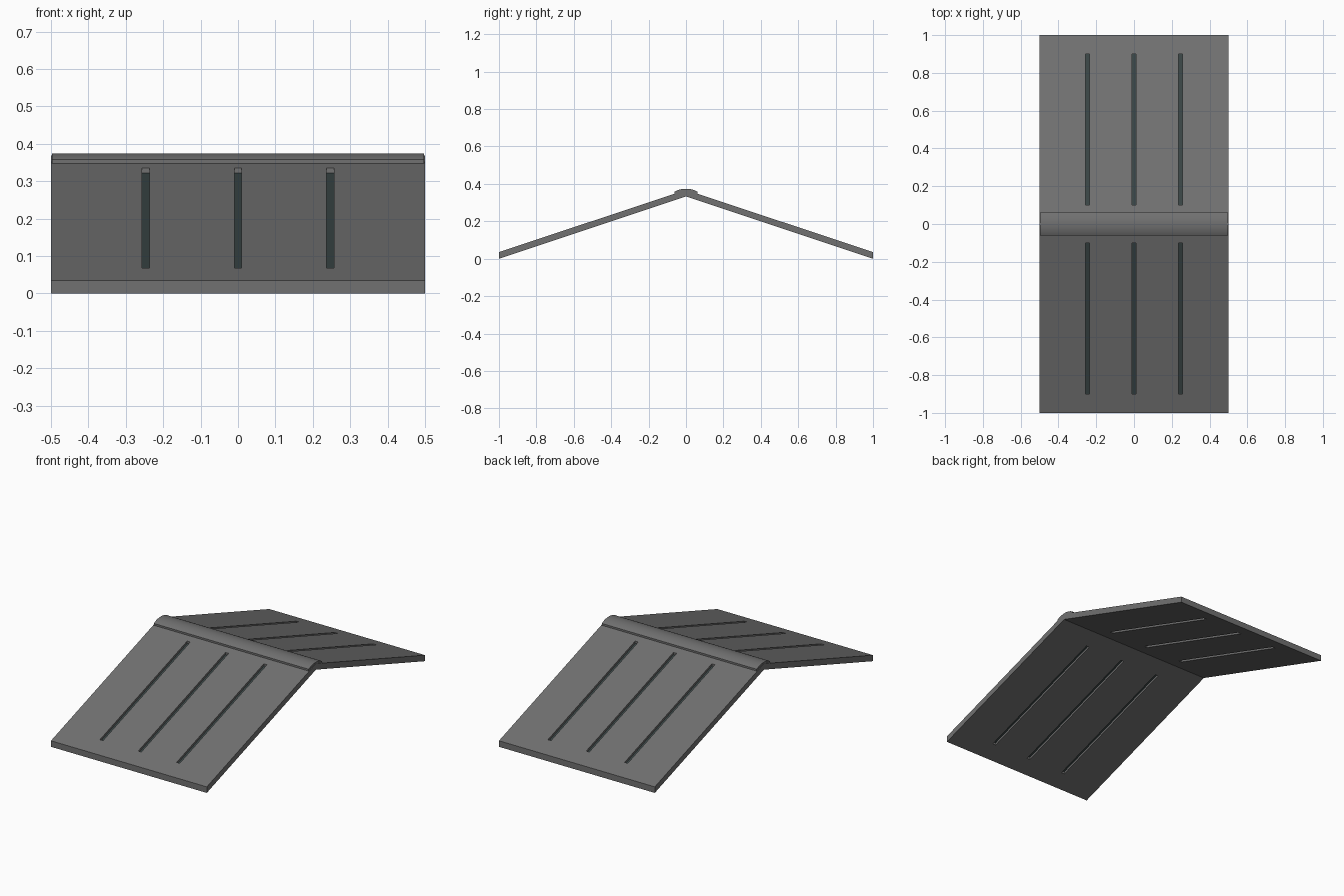
import bpy, bmesh, math

if "Cube" in bpy.data.objects:
    bpy.data.objects.remove(bpy.data.objects["Cube"])

APEX, SLOPE, THICK = 0.368, 0.333, 0.035
SLOTS = (-0.246, 0.0, 0.246)
HALF = 0.01
Y0, Y1 = 0.10, 0.90


def material(name, rgb):
    m = bpy.data.materials.new(name)
    m.diffuse_color = (*rgb, 1)
    m.use_nodes = True
    m.node_tree.nodes["Principled BSDF"].inputs["Base Color"].default_value = m.diffuse_color
    return m


grey = material("roof grey", (0.165, 0.165, 0.165))
slate = material("dark slate", (0.04, 0.058, 0.058))


def roof_z(y):
    return APEX - SLOPE * abs(y)


def finish(bm, name, mat):
    bmesh.ops.recalc_face_normals(bm, faces=bm.faces)
    mesh = bpy.data.meshes.new(name)
    bm.to_mesh(mesh)
    bm.free()
    mesh.materials.append(mat)
    ob = bpy.data.objects.new(name, mesh)
    bpy.context.collection.objects.link(ob)
    return ob


def sloped_sheet(name, xs, ys, drop, thick, mat, is_hole=lambda i, j: False):
    """Grid following the roof slope, given a vertical thickness."""
    bm = bmesh.new()
    v = {}
    for i, x in enumerate(xs):
        for j, y in enumerate(ys):
            v[i, j] = bm.verts.new((x, y, roof_z(y) - drop))
    for i in range(len(xs) - 1):
        for j in range(len(ys) - 1):
            if not is_hole(i, j):
                bm.faces.new((v[i, j], v[i + 1, j], v[i + 1, j + 1], v[i, j + 1]))
    ext = bmesh.ops.extrude_face_region(bm, geom=bm.faces[:], use_keep_orig=True)
    low = [g for g in ext["geom"] if isinstance(g, bmesh.types.BMVert)]
    bmesh.ops.translate(bm, verts=low, vec=(0, 0, -thick))
    return finish(bm, name, mat)


# Gabled roof panels with through slots
xs = [-0.5] + [s + d for s in SLOTS for d in (-HALF, HALF)] + [0.5]
ys = [-1, -Y1, -Y0, 0, Y0, Y1, 1]
sloped_sheet("roof_panels", xs, ys, 0, THICK, grey,
             lambda i, j: i % 2 == 1 and j in (1, 4))

# Thin dark strips recessed in the slots
for side, (a, b) in (("front", (-Y1, -Y0)), ("back", (Y0, Y1))):
    for n, s in enumerate(SLOTS):
        sloped_sheet(f"slot_strip_{side}_{n + 1}", [s - HALF, s + HALF], [a, b],
                     0.013, 0.009, slate)

# Rounded ridge cap: arc on top, resting on both slopes
W, EDGE, TOP, N = 0.062, 0.358, 0.374, 16
sag = TOP - EDGE
R = (W * W + sag * sag) / (2 * sag)
A = math.asin(W / R)
profile = [(-W, roof_z(W) - 0.001), (0, APEX - 0.001), (W, roof_z(W) - 0.001)]
for k in range(N + 1):
    t = A - 2 * A * k / N
    profile.append((R * math.sin(t), TOP - R + R * math.cos(t)))
bm = bmesh.new()
rings = [[bm.verts.new((x, y, z)) for y, z in profile] for x in (-0.497, 0.497)]
for r in rings:
    bm.faces.new(r)
count = len(profile)
for k in range(count):
    m = (k + 1) % count
    bm.faces.new((rings[0][k], rings[0][m], rings[1][m], rings[1][k]))
cap = finish(bm, "ridge_cap", grey)
bpy.context.view_layer.objects.active = cap
cap.select_set(True)
bpy.ops.object.shade_smooth_by_angle(angle=math.radians(30))
